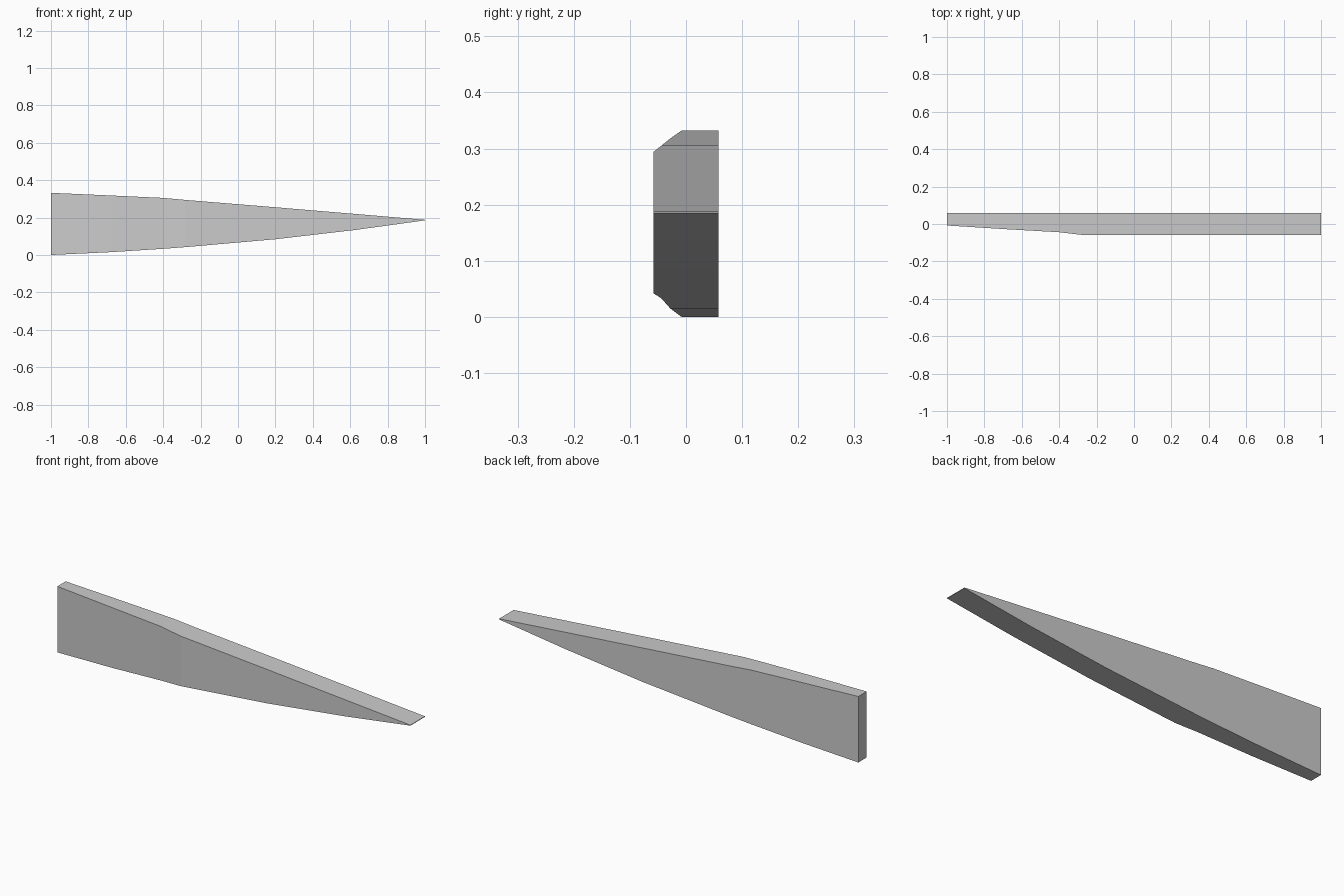
import bpy
import bmesh

if "Cube" in bpy.data.objects:
    bpy.data.objects.remove(bpy.data.objects["Cube"], do_unlink=True)

# Plain grey material
grey = bpy.data.materials.new("plain_grey")
grey.use_nodes = True
color = (0.6, 0.6, 0.6, 1)
grey.diffuse_color = color
grey.node_tree.nodes["Principled BSDF"].inputs["Base Color"].default_value = color

BACK = 0.058

# Cross-sections along the wedge: x, bottom z, top z, front y
stations = [
    (-1.0, 0.0, 0.332, -0.008),
    (-0.68, 0.015, 0.318, -0.028),
    (-0.4, 0.033, 0.305, -0.044),
    (-0.28, 0.042, 0.294, -0.058),
    (0.2, 0.084, 0.255, -0.058),
    (0.63, 0.134, 0.219, -0.058),
    (1.0, 0.185, 0.188, -0.058),
]

# Loft the tapering blade through its rectangular sections
bm = bmesh.new()
rings = []
for x, low, high, front in stations:
    corners = [(front, low), (BACK, low), (BACK, high), (front, high)]
    rings.append([bm.verts.new((x, y, z)) for y, z in corners])
for a, b in zip(rings, rings[1:]):
    for i in range(4):
        j = (i + 1) % 4
        bm.faces.new((a[i], a[j], b[j], b[i]))

# Close the thick end and the thin tip
bm.faces.new(rings[0])
bm.faces.new(rings[-1])
bmesh.ops.recalc_face_normals(bm, faces=bm.faces)

mesh = bpy.data.meshes.new("tapered_blade")
bm.to_mesh(mesh)
bm.free()
mesh.materials.append(grey)
blade = bpy.data.objects.new("tapered_blade", mesh)
bpy.context.collection.objects.link(blade)
